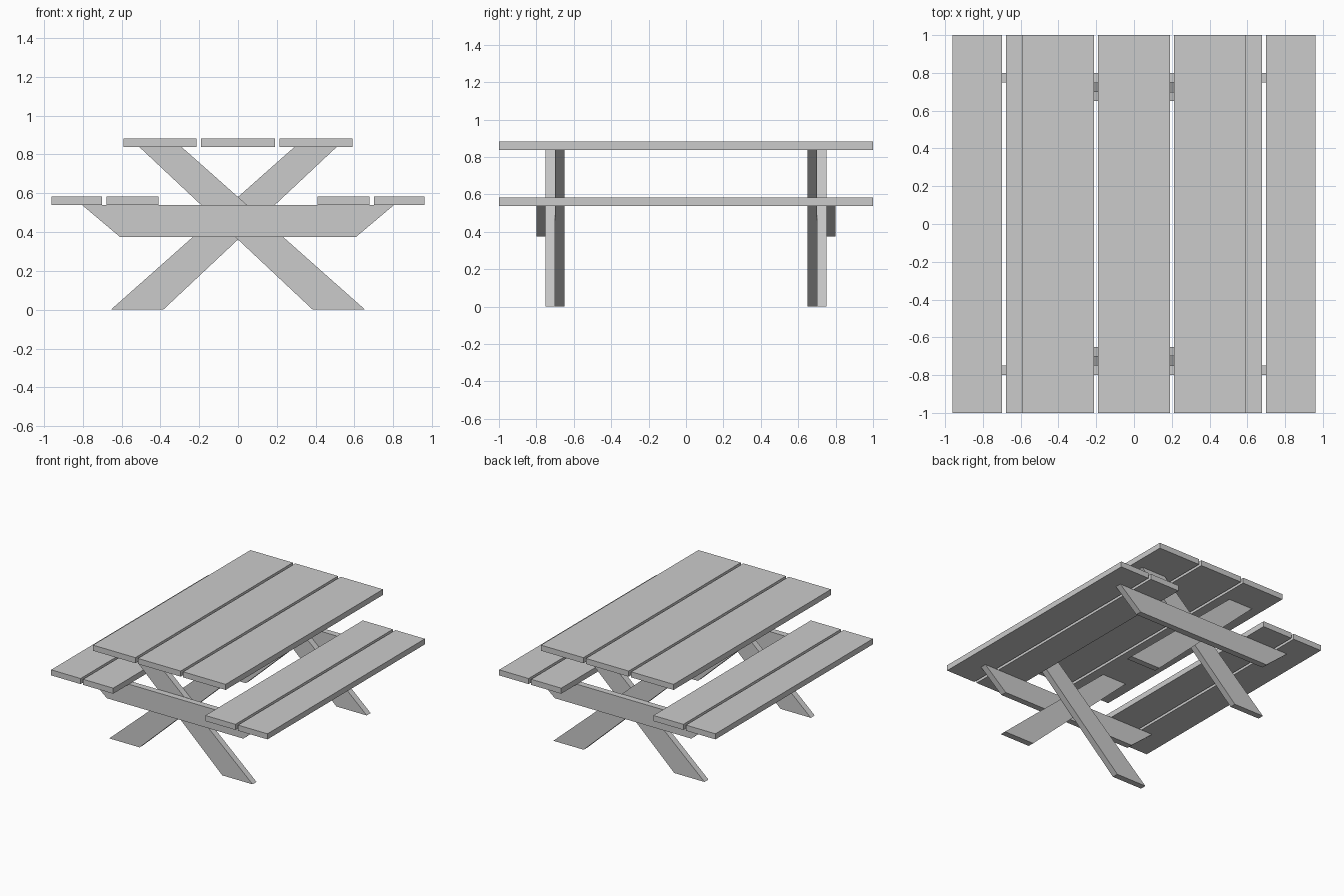
import bpy

if "Cube" in bpy.data.objects:
    bpy.data.objects.remove(bpy.data.objects["Cube"])


def prism(name, profile, y0, y1):
    """Extrude an x-z outline (anticlockwise seen from the front) from y0 to y1."""
    n = len(profile)
    verts = [(x, y, z) for y in (y0, y1) for x, z in profile]
    faces = [tuple(range(n)), tuple(range(2 * n - 1, n - 1, -1))]
    faces += [(i, i + n, (i + 1) % n + n, (i + 1) % n) for i in range(n)]
    mesh = bpy.data.meshes.new(name)
    mesh.from_pydata(verts, [], faces)
    obj = bpy.data.objects.new(name, mesh)
    bpy.context.collection.objects.link(obj)
    return obj


def plank(name, x0, x1, z0, z1):
    return prism(name, [(x0, z0), (x1, z0), (x1, z1), (x0, z1)], -1, 1)


TOP, SEAT = 0.837, 0.539
THICK = 0.045

# Table top planks
for label, x0, x1 in (("left", -0.59, -0.213), ("middle", -0.19, 0.19), ("right", 0.213, 0.59)):
    plank(f"table_top_plank_{label}", x0, x1, TOP, TOP + THICK)

# Two bench planks on each side
for side, s in (("left", -1), ("right", 1)):
    for label, a, b in (("inner", 0.41, 0.677), ("outer", 0.70, 0.962)):
        x0, x1 = sorted((s * a, s * b))
        plank(f"bench_plank_{side}_{label}", x0, x1, SEAT, SEAT + THICK)

# Crossed legs and seat beam, mirrored to both ends
beam = [(-0.607, 0.374), (0.607, 0.374), (0.803, SEAT), (-0.803, SEAT)]
leg_rising_right = [(-0.655, 0), (-0.385, 0), (0.507, TOP), (0.289, TOP)]
leg_rising_left = [(-x, z) for x, z in reversed(leg_rising_right)]
for end, s in (("front", -1), ("back", 1)):
    for name, profile, a, b in (("seat_beam", beam, 0.75, 0.80),
                                ("outer_leg", leg_rising_left, 0.70, 0.75),
                                ("inner_leg", leg_rising_right, 0.65, 0.70)):
        y0, y1 = sorted((s * a, s * b))
        prism(f"{end}_{name}", profile, y0, y1)
